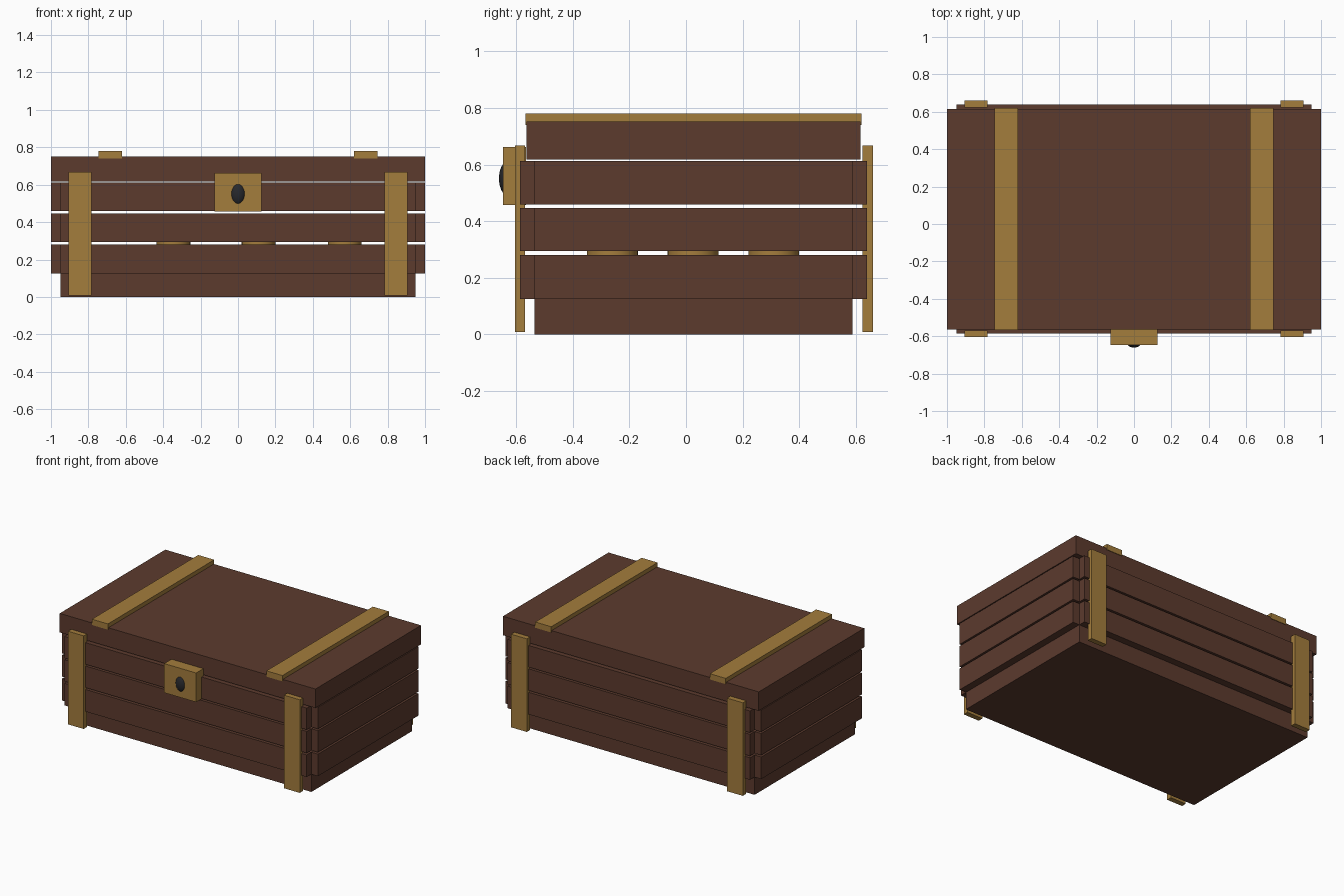
import bpy

if "Cube" in bpy.data.objects:
    bpy.data.objects.remove(bpy.data.objects["Cube"])

def mat(name, col):
    m = bpy.data.materials.new(name)
    m.diffuse_color = (*col, 1)
    m.use_nodes = True
    m.node_tree.nodes["Principled BSDF"].inputs["Base Color"].default_value = m.diffuse_color
    return m

WOOD = mat("brown wood", (0.107, 0.043, 0.027))
BRASS = mat("brass", (0.37, 0.205, 0.046))
IRON = mat("dark iron", (0.02, 0.021, 0.025))

def box(name, x, y, z, m):
    """Box from (min, max) ranges on each axis."""
    bpy.ops.mesh.primitive_cube_add(size=1, location=[(a + b) / 2 for a, b in (x, y, z)])
    o = bpy.context.object
    o.name = name
    o.scale = [b - a for a, b in (x, y, z)]
    bpy.ops.object.transform_apply(location=False, rotation=False, scale=True)
    o.data.materials.append(m)
    return o

# solid base
box("base", (-0.948, 0.948), (-0.535, 0.588), (0, 0.275), WOOD)

# three rows of planks on all four sides, with open corners and gaps
for i, (z0, z1) in enumerate(((0.125, 0.281), (0.294, 0.447), (0.459, 0.612))):
    box(f"front_plank_{i}", (-0.948, 0.948), (-0.586, -0.535), (z0, z1), WOOD)
    box(f"back_plank_{i}", (-0.948, 0.948), (0.588, 0.639), (z0, z1), WOOD)
    for side, s in (("left", -1), ("right", 1)):
        box(f"{side}_plank_{i}", sorted((s * 0.948, s * 1.0)), (-0.535, 0.588), (z0, z1), WOOD)

# lid
box("lid", (-1, 1), (-0.563, 0.616), (0.618, 0.752), WOOD)

# brass straps: lid, front and back
for side, s in (("left", -1), ("right", 1)):
    box(f"{side}_lid_strap", sorted((s * 0.62, s * 0.745)), (-0.568, 0.62), (0.74, 0.781), BRASS)
    xs = sorted((s * 0.783, s * 0.907))
    box(f"{side}_front_strap", xs, (-0.605, -0.569), (0.009, 0.667), BRASS)
    box(f"{side}_back_strap", xs, (0.623, 0.66), (0.009, 0.667), BRASS)

# lock plate with domed iron keyhole
box("lock_plate", (-0.125, 0.125), (-0.646, -0.565), (0.457, 0.663), BRASS)
bpy.ops.mesh.primitive_uv_sphere_add(segments=32, ring_count=16, radius=1, location=(0, -0.63, 0.551))
knob = bpy.context.object
knob.name = "lock_keyhole"
knob.scale = (0.041, 0.031, 0.06)
knob.data.materials.append(IRON)
bpy.ops.object.shade_smooth_by_angle()

# coins glimpsed through the lowest gap
for i, (x, y) in enumerate(((-0.345, -0.26), (0.11, 0.025), (0.57, 0.31))):
    bpy.ops.mesh.primitive_cylinder_add(vertices=32, radius=0.09, depth=0.035, location=(x, y, 0.28))
    coin = bpy.context.object
    coin.name = f"coin_{i}"
    coin.data.materials.append(BRASS)
    bpy.ops.object.shade_smooth_by_angle()
